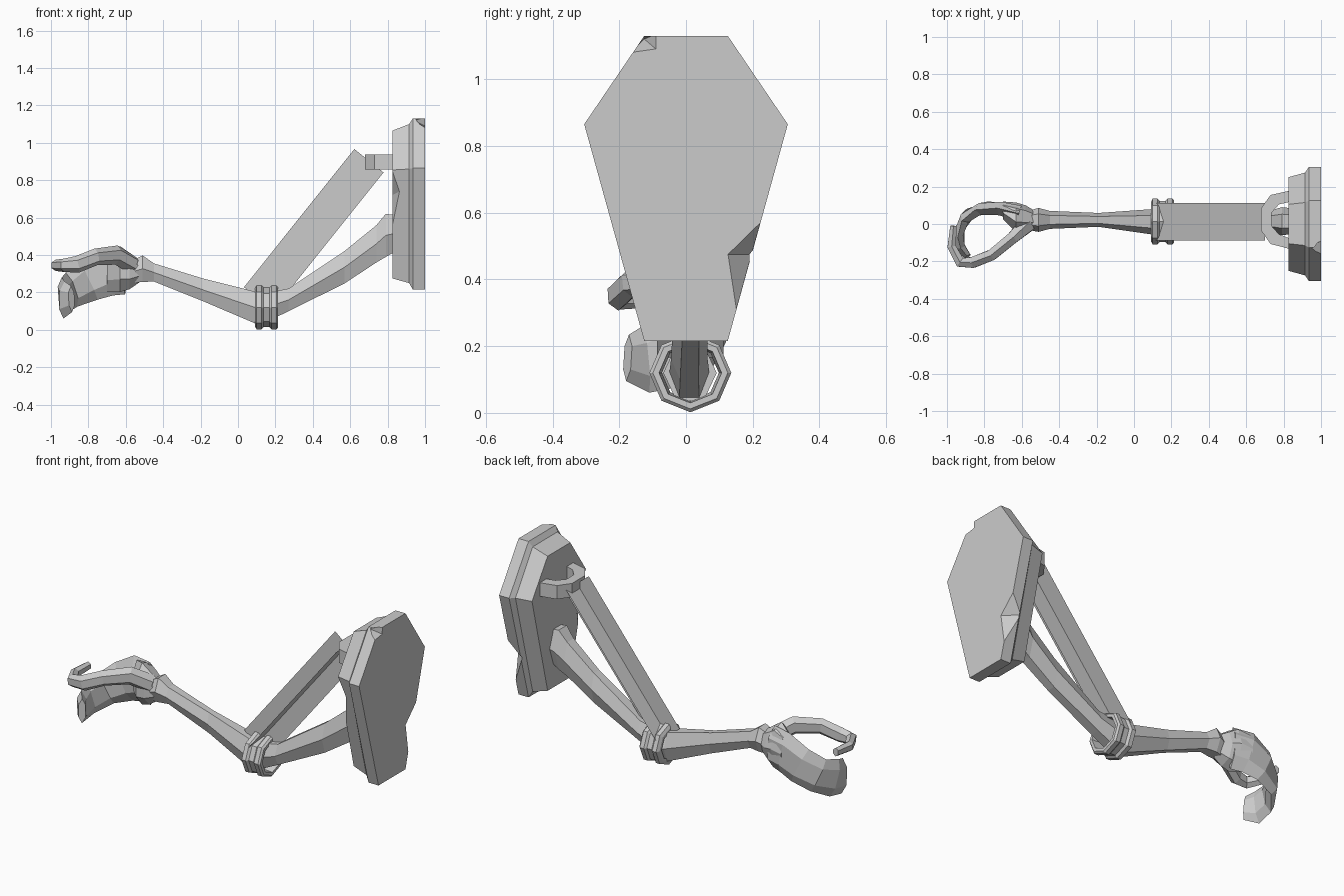
import bpy, bmesh
from math import cos, sin, pi
from mathutils import Vector

cube = bpy.data.objects.get("Cube")
if cube:
    bpy.data.objects.remove(cube, do_unlink=True)

grey = bpy.data.materials.new("plain grey")
grey.use_nodes = True
colour = (0.6, 0.6, 0.6, 1)
grey.diffuse_color = colour
grey.node_tree.nodes["Principled BSDF"].inputs["Base Color"].default_value = colour


def finish(name, bm):
    """Turn a bmesh into a flat shaded object."""
    if any(len(e.link_faces) > 1 for e in bm.edges):
        bmesh.ops.recalc_face_normals(bm, faces=bm.faces)
    mesh = bpy.data.meshes.new(name)
    bm.to_mesh(mesh)
    bm.free()
    mesh.materials.append(grey)
    obj = bpy.data.objects.new(name, mesh)
    bpy.context.collection.objects.link(obj)
    return obj


def loft(name, rings, closed=False):
    """Skin matching rings of points; cap the ends or join them in a loop."""
    bm = bmesh.new()
    loops = [[bm.verts.new(p) for p in ring] for ring in rings]
    n = len(loops[0])
    pairs = list(zip(loops, loops[1:]))
    if closed:
        pairs.append((loops[-1], loops[0]))
    else:
        bm.faces.new(loops[0])
        bm.faces.new(loops[-1])
    for a, b in pairs:
        for i in range(n):
            j = (i + 1) % n
            bm.faces.new((a[i], a[j], b[j], b[i]))
    return finish(name, bm)


def x_ring(x, y, z, ry, rz, sides):
    """Polygon in an upright plane across x."""
    turns = [2 * pi * i / sides for i in range(sides)]
    return [Vector((x, y + ry * cos(t), z + rz * sin(t))) for t in turns]


def digit(name, stations, sides=6):
    """Loft polygons along a bent path of (x, y, z, half width, half height)."""
    pts = [Vector(s[:3]) for s in stations]
    rings = []
    for i, (p, s) in enumerate(zip(pts, stations)):
        along = (pts[min(i + 1, len(pts) - 1)] - pts[max(i - 1, 0)]).normalized()
        side = along.cross(Vector((0, 0, 1))).normalized()
        up = side.cross(along)
        turns = [2 * pi * (k + 0.5) / sides for k in range(sides)]
        rings.append([p + side * s[3] * cos(t) + up * s[4] * sin(t) for t in turns])
    return loft(name, rings)


def chip(target, points):
    """Cut a broken chip, shaped as the hull of a few points."""
    bm = bmesh.new()
    for p in points:
        bm.verts.new(p)
    bmesh.ops.convex_hull(bm, input=bm.verts)
    cutter = finish("chip_cutter", bm)
    cutter.hide_render = True
    mod = target.modifiers.new("chip", "BOOLEAN")
    mod.operation, mod.solver, mod.object = "DIFFERENCE", "EXACT", cutter
    bpy.context.view_layer.objects.active = target
    bpy.ops.object.modifier_apply(modifier=mod.name)
    bpy.data.objects.remove(cutter, do_unlink=True)


# Coffin-shaped wall plaque: raised front, bevelled step, thick back
def coffin(x, top, mid, z_top, z_mid, z_low):
    half = [(top, z_top), (mid, z_mid), (top, z_low)]
    return [(x, y, z) for y, z in half] + [(x, -y, z) for y, z in reversed(half)]


plaque = loft("wall_plaque", [
    coffin(0.825, 0.105, 0.25, 1.065, 0.855, 0.275),
    coffin(0.915, 0.115, 0.275, 1.10, 0.86, 0.25),
    coffin(0.935, 0.125, 0.305, 1.13, 0.865, 0.215),
    coffin(1.0, 0.125, 0.305, 1.13, 0.865, 0.215)])
chip(plaque, [(1, 0.223, 0.57), (1.001, 0.125, 0.475), (1, 0.151, 0.31),
              (0.925, 0.196, 0.475), (1.1, 0.35, 0.45)])
chip(plaque, [(1, -0.165, 1.08), (1.001, -0.09, 1.09), (1, -0.09, 1.135),
              (0.94, -0.125, 1.12), (1.05, -0.16, 1.18)])
chip(plaque, [(0.824, -0.25, 0.855), (0.865, -0.235, 0.74), (0.824, -0.174, 0.55),
              (0.824, -0.15, 0.72), (0.8, -0.35, 0.7)])

# Bent bracket on the plaque
outer = [(0.84, 0.18), (0.73, 0.155), (0.68, 0.085), (0.68, -0.035), (0.73, -0.107), (0.84, -0.135)]
inner = [(0.84, 0.12), (0.775, 0.105), (0.735, 0.06), (0.735, -0.01), (0.775, -0.055), (0.84, -0.08)]
loft("bracket", [[(o[0], o[1], 0.857), (o[0], o[1], 0.937),
                  (i[0], i[1], 0.937), (i[0], i[1], 0.857)]
                 for o, i in zip(outer, inner)])

# Crossed flat strips hanging from the bracket to the elbow
low, high = Vector((0.11, 0.013, 0.166)), Vector((0.70, 0.013, 0.904))
across = Vector((0, 1, 0))
for name, side in (("flat_strip", across), ("upright_strip", across.cross(high - low).normalized())):
    bm = bmesh.new()
    corners = (low - side * 0.1, low + side * 0.1, high + side * 0.1, high - side * 0.1)
    bm.faces.new([bm.verts.new(p) for p in corners])
    finish(name, bm)

# Elbow collar: an open eight-sided cuff with two flanges
profile = [(0.09, 0.10), (0.10, 0.118), (0.125, 0.118), (0.137, 0.106), (0.168, 0.106),
           (0.18, 0.118), (0.205, 0.118), (0.215, 0.108), (0.215, 0.09), (0.09, 0.082)]
loft("elbow_collar", [x_ring(x, 0.013, 0.12, r * 1.04, r, 8) for x, r in profile], closed=True)

# Arm bones
for name, stations in {
    "upper_arm": [(0.15, 0.01, 0.12, 0.06, 0.09), (0.27, 0.01, 0.16, 0.055, 0.07),
                  (0.57, 0.015, 0.335, 0.05, 0.10), (0.74, 0.015, 0.46, 0.06, 0.115),
                  (0.79, 0.015, 0.505, 0.075, 0.133), (0.835, 0.015, 0.515, 0.07, 0.115)],
    "forearm": [(-0.55, 0.02, 0.315, 0.055, 0.072), (-0.51, 0.022, 0.327, 0.064, 0.082),
                (-0.45, 0.022, 0.307, 0.048, 0.056), (-0.19, 0.022, 0.215, 0.037, 0.07),
                (0.09, 0.012, 0.12, 0.067, 0.098), (0.16, 0.012, 0.12, 0.08, 0.098)],
}.items():
    loft(name, [x_ring(*s, 6) for s in stations])

# Hand: palm, a broad group of fingers and a single curled finger
loft("palm", [x_ring(*s, 7) for s in (
    (-0.53, 0.02, 0.315, 0.05, 0.065), (-0.58, 0.025, 0.315, 0.075, 0.10),
    (-0.63, 0.03, 0.325, 0.085, 0.125), (-0.70, 0.07, 0.315, 0.05, 0.115))])
digit("finger_group", [
    (-0.61, 0.055, 0.315, 0.05, 0.125), (-0.70, 0.08, 0.31, 0.042, 0.13),
    (-0.80, 0.085, 0.265, 0.036, 0.115), (-0.89, 0.045, 0.215, 0.034, 0.10),
    (-0.935, -0.04, 0.18, 0.03, 0.105), (-0.93, -0.12, 0.16, 0.03, 0.10),
    (-0.89, -0.175, 0.165, 0.022, 0.07)])
digit("curled_finger", [
    (-0.57, 0.0, 0.35, 0.05, 0.05), (-0.65, -0.075, 0.40, 0.036, 0.052),
    (-0.76, -0.165, 0.39, 0.034, 0.045), (-0.86, -0.205, 0.35, 0.034, 0.045),
    (-0.93, -0.205, 0.345, 0.032, 0.036), (-0.975, -0.12, 0.345, 0.026, 0.03),
    (-0.965, -0.01, 0.35, 0.02, 0.025)])
